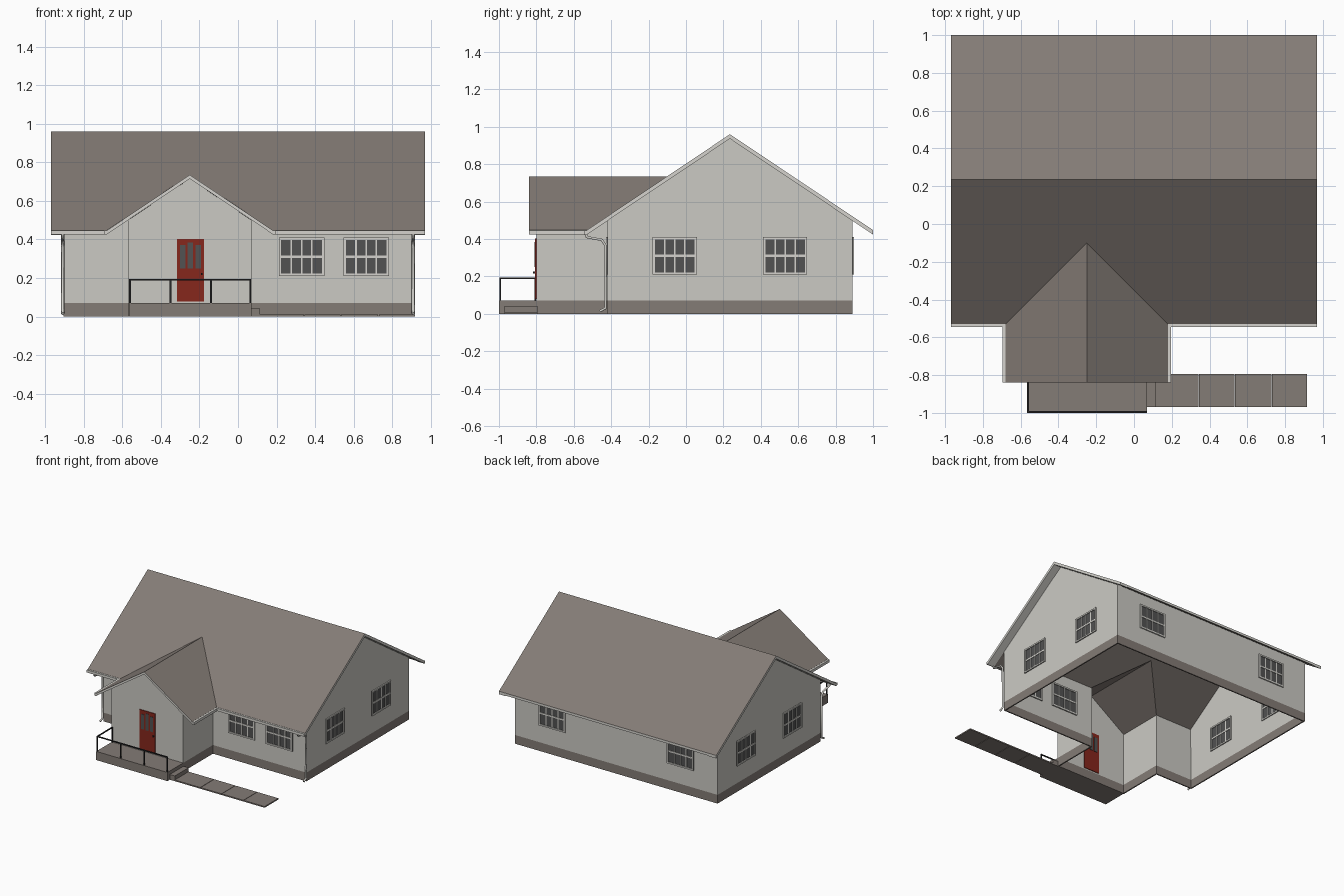
import bpy, bmesh
from math import radians
from mathutils import Matrix, Vector

cube = bpy.data.objects.get("Cube")
if cube:
    bpy.data.objects.remove(cube)


def material(name, r, g, b):
    m = bpy.data.materials.new(name)
    m.diffuse_color = (r, g, b, 1)
    m.use_nodes = True
    m.node_tree.nodes["Principled BSDF"].inputs["Base Color"].default_value = (r, g, b, 1)
    return m


WALL = material("pale wall", .60, .59, .55)
TRIM = material("light trim", .66, .65, .61)
ROOF = material("brown grey roof", .23, .20, .18)
STONE = material("brown grey foundation", .23, .20, .18)
GLASS = material("dark glass", .085, .085, .085)
DOOR = material("red door paint", .24, .02, .012)
METAL = material("black metal", .02, .02, .022)


def finish(name, bm, *mats):
    bmesh.ops.recalc_face_normals(bm, faces=bm.faces)
    mesh = bpy.data.meshes.new(name)
    bm.to_mesh(mesh)
    bm.free()
    for m in mats:
        mesh.materials.append(m)
    ob = bpy.data.objects.new(name, mesh)
    bpy.context.collection.objects.link(ob)
    return ob


def add_box(bm, x0, x1, y0, y1, z0, z1, index=0):
    size = Matrix.Diagonal((x1 - x0, y1 - y0, z1 - z0, 1))
    centre = Matrix.Translation(((x0 + x1) / 2, (y0 + y1) / 2, (z0 + z1) / 2))
    made = bmesh.ops.create_cube(bm, size=1, matrix=centre @ size)
    for f in {f for v in made["verts"] for f in v.link_faces}:
        f.material_index = index


def boxes(name, mat, *dims):
    bm = bmesh.new()
    for d in dims:
        add_box(bm, *d)
    return finish(name, bm, mat)


# Main dimensions
WX, YF, YB = .905, -.42, .89          # main walls
PL, PR, PY, PX = -.57, .07, -.80, -.25  # front wing walls and its ridge
RIDGE_Y, RIDGE_Z, WING_Z, SLOPE = .235, .96, .735, .67
THICK, BASE, TOP = .02, .07, .50
EAVE_Y, EAVE_X, GABLE_Y = -.53, .43, -.84


def main_height(x, y):
    return RIDGE_Z - SLOPE * abs(y - RIDGE_Y)


def wing_height(x, y):
    return WING_Z - SLOPE * abs(x - PX)


# Walls and foundation: open-bottomed shell following the footprint
outline = [(-WX, YF), (PL, YF), (PL, PY), (PR, PY), (PR, YF), (WX, YF), (WX, YB), (-WX, YB)]
gables = {2: (PX, PY, WING_Z - THICK), 5: (WX, RIDGE_Y, RIDGE_Z - THICK),
          7: (-WX, RIDGE_Y, RIDGE_Z - THICK)}


def shell(name, mat, z0, z1, peaks):
    bm = bmesh.new()
    low = [bm.verts.new((x, y, z0)) for x, y in outline]
    high = [bm.verts.new((x, y, z1)) for x, y in outline]
    for i in range(len(outline)):
        j = (i + 1) % len(outline)
        peak = [bm.verts.new(peaks[i])] if i in peaks else []
        bm.faces.new([low[i], low[j], high[j]] + peak + [high[i]])
    mesh = bpy.data.meshes.new(name)
    bm.to_mesh(mesh)
    bm.free()
    mesh.materials.append(mat)
    ob = bpy.data.objects.new(name, mesh)
    bpy.context.collection.objects.link(ob)
    mod = ob.modifiers.new("thickness", "SOLIDIFY")
    mod.thickness = .01
    mod.offset = -1
    mod.use_even_offset = True
    return ob


shell("walls", WALL, BASE, TOP, gables)
shell("foundation", STONE, 0, BASE, {})


# Roof slopes: plan polygons lifted onto a pitch, with pale edges
def slab(name, plan, height, thick=THICK, drop=0, mats=(ROOF, TRIM)):
    bm = bmesh.new()
    top = [bm.verts.new((x, y, height(x, y) - drop)) for x, y in plan]
    low = [bm.verts.new((x, y, height(x, y) - drop - thick)) for x, y in plan]
    bm.faces.new(top)
    bm.faces.new(low[::-1])
    for i in range(len(plan)):
        j = (i + 1) % len(plan)
        bm.faces.new((top[j], top[i], low[i], low[j])).material_index = len(mats) - 1
    return finish(name, bm, *mats)


RX = .97
valley = (PX, RIDGE_Y - (RIDGE_Z - WING_Z) / SLOPE)
left, right = (PX - EAVE_X, EAVE_Y), (PX + EAVE_X, EAVE_Y)
slab("roof_back", [(-RX, RIDGE_Y), (RX, RIDGE_Y), (RX, 1), (-RX, 1)], main_height)
slab("roof_front", [(-RX, EAVE_Y), left, valley, right, (RX, EAVE_Y),
                    (RX, RIDGE_Y), (-RX, RIDGE_Y)], main_height)
for side, corner in (("right", left), ("left", right)):
    slab("wing_roof_" + side, [valley, (PX, GABLE_Y), (corner[0], GABLE_Y), corner], wing_height)

# Pale soffits under the gable overhangs
for s, side in ((-1, "right"), (1, "left")):
    for y, part in ((EAVE_Y, "front"), (1, "back")):
        slab(f"soffit_{side}_{part}", [(s * (WX + .002), RIDGE_Y), (s * RX, RIDGE_Y),
             (s * RX, y), (s * (WX + .002), y)], main_height, .004, THICK, (TRIM,))

# Gutters along the front and wing eaves
gz = (.425, .446)
boxes("gutters", TRIM,
      (-RX, left[0] - .015, EAVE_Y - .014, EAVE_Y, *gz),
      (right[0] + .015, RX, EAVE_Y - .014, EAVE_Y, *gz),
      (left[0] - .015, left[0], GABLE_Y, EAVE_Y, *gz),
      (right[0], right[0] + .015, GABLE_Y, EAVE_Y, *gz))

# Downspouts
for s, side in ((-1, "right"), (1, "left")):
    path = [(-.537, .43), (-.53, .41), (-.45, .395), (-.43, .365), (-.43, .03), (-.46, .014)]
    curve = bpy.data.curves.new("downspout_" + side, "CURVE")
    curve.dimensions = "3D"
    curve.bevel_depth = .008
    curve.bevel_resolution = 1
    curve.use_fill_caps = True
    spline = curve.splines.new("POLY")
    spline.points.add(len(path) - 1)
    for p, (y, z) in zip(spline.points, path):
        p.co = (s * .909, y, z, 1)
    curve.materials.append(TRIM)
    bpy.context.collection.objects.link(bpy.data.objects.new("downspout_" + side, curve))


# Windows: framed double sash, each sash four panes wide
def window(name, x, y, turn):
    bm = bmesh.new()
    w, z0, z1, mid, f = .118, .21, .41, .31, .012
    add_box(bm, -w, w, -.007, .007, z0, z1, 1)
    for s in (-1, 1):
        add_box(bm, s * (w - f / 2) - f / 2, s * (w - f / 2) + f / 2, -.014, .014, z0, z1)
    add_box(bm, f - w, w - f, -.014, .014, z0, z0 + f)
    add_box(bm, f - w, w - f, -.014, .014, z1 - f, z1)
    add_box(bm, f - w, w - f, -.011, .011, mid - .006, mid + .006)
    for k in (-1, 0, 1):
        u = k * (w - f) / 2
        add_box(bm, u - .004, u + .004, -.01, .01, z0 + f, z1 - f)
    ob = finish(name, bm, TRIM, GLASS)
    ob.matrix_world = (Matrix.Translation((x, y, 0)) @ Matrix.Rotation(radians(turn), 4, "Z")
                       @ Matrix.Translation((0, .005, 0)))


for i, x in enumerate((.33, .665)):
    window(f"front_window_{i + 1}", x, YF, 0)
for i, x in enumerate((.57, -.575)):
    window(f"back_window_{i + 1}", x, YB, 180)
for i, y in enumerate((-.06, .53)):
    window(f"left_window_{i + 1}", WX, y, 90)
    window(f"right_window_{i + 1}", -WX, y, -90)

# Front door with three lights and a knob, set through the wall
DX = -.247
boxes("door", DOOR, (DX - .07, DX + .07, PY - .006, PY + .016, .078, .402))
boxes("door_lights", GLASS, *[(DX + k * .04 - .014, DX + k * .04 + .014, PY - .009, PY + .019,
                               .25, .37 + .015 * (k == 0)) for k in (-1, 0, 1)])
boxes("door_knob", METAL, (DX + .055, DX + .063, PY - .018, PY - .006, .215, .225))

# Porch, step and path
boxes("porch", STONE, (PL + .004, PR, -1, PY, 0, BASE))
boxes("step", STONE, (PR, .115, -.97, -.795, 0, .042))
joints = [.115, .345, .535, .73, .92]
boxes("path", STONE, *[(a, b - .003, -.97, -.795, 0, .01) for a, b in zip(joints, joints[1:])])

# Railing on the front and right-hand end of the porch
t, ry, rx, top = .004, -.994, PL + .01, .19
bars = [(x - t, x + t, ry - t, ry + t, BASE, top - t) for x in (rx, -.35, -.14, PR - .006)]
bars += [(rx - t, rx + t, PY - .01, PY - .002, BASE, top - t),
         (rx - t, PR - .002, ry - t, ry + t, top - t, top + t),
         (rx - t, rx + t, ry + t, PY - .002, top - t, top + t)]
boxes("porch_railing", METAL, *bars)
